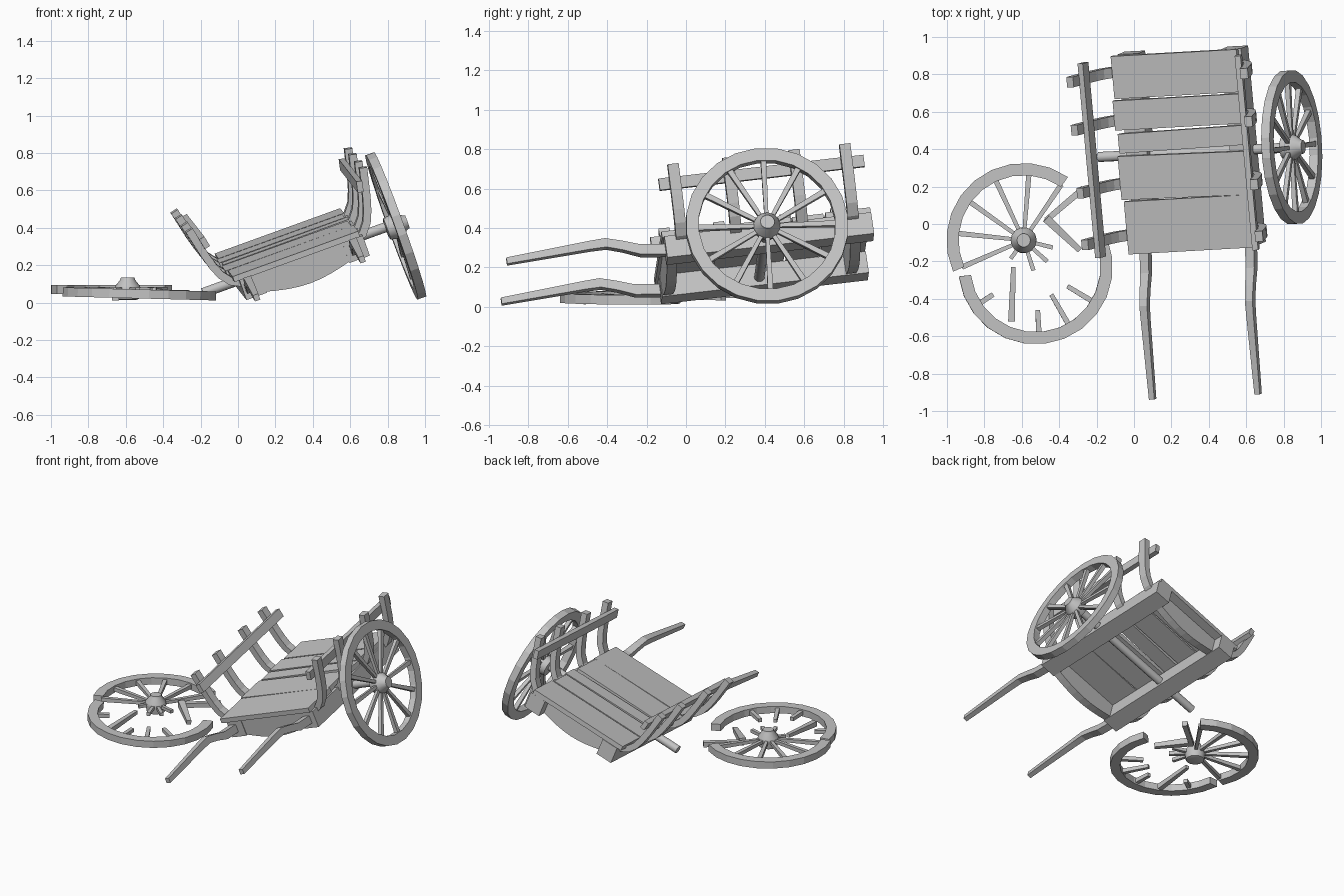
import bpy, bmesh
from math import cos, sin, radians, pi
from mathutils import Vector, Matrix

if "Cube" in bpy.data.objects:
    bpy.data.objects.remove(bpy.data.objects["Cube"])

wood = bpy.data.materials.new("weathered grey wood")
wood.use_nodes = True
GREY = (0.55, 0.55, 0.55, 1)
wood.diffuse_color = GREY
wood.node_tree.nodes["Principled BSDF"].inputs["Base Color"].default_value = GREY


def basis(x, y, z, origin):
    m = Matrix((x, y, z)).transposed().to_4x4()
    m.translation = origin
    return m


# Tilted frame of the cart: across, along (towards the back), up
along = Vector((-0.09, 0.99, 0.115)).normalized()
across = Vector((0.94, 0.02, 0.335))
across = (across - along * across.dot(along)).normalized()
up = across.cross(along)
CART = basis(across, along, up, Vector((0.315, 0.383, 0.232)))
WORLD = Matrix()


def loft(name, rings, frame=WORLD, closed=False, smooth=False):
    """Skin a list of equal rings of points into one solid."""
    bm = bmesh.new()
    loops = [[bm.verts.new(frame @ Vector(p)) for p in ring] for ring in rings]
    n = len(loops[0])
    pairs = list(zip(loops, loops[1:]))
    if closed:
        pairs.append((loops[-1], loops[0]))
    else:
        bm.faces.new(loops[0])
        bm.faces.new(loops[-1])
    for a, b in pairs:
        for i in range(n):
            j = (i + 1) % n
            bm.faces.new((a[i], a[j], b[j], b[i]))
    bmesh.ops.recalc_face_normals(bm, faces=bm.faces)
    mesh = bpy.data.meshes.new(name)
    bm.to_mesh(mesh)
    bm.free()
    mesh.materials.append(wood)
    obj = bpy.data.objects.new(name, mesh)
    bpy.context.collection.objects.link(obj)
    if smooth:
        bpy.context.view_layer.objects.active = obj
        obj.select_set(True)
        bpy.ops.object.shade_smooth_by_angle(angle=radians(40))
        obj.select_set(False)
    return obj


def rect(c, a, b):
    c, a, b = Vector(c), Vector(a), Vector(b)
    return [c - a - b, c + a - b, c + a + b, c - a + b]


def box(name, lo, hi, skew=0.0):
    """Box between two corners; skew slides the far end along the cart."""
    (x0, y0, z0), (x1, y1, z1) = lo, hi
    rings = [[(x, y0 + s, z0), (x, y1 + s, z0), (x, y1 + s, z1), (x, y0 + s, z1)]
             for x, s in ((x0, 0), (x1, skew))]
    return loft(name, rings, CART)


def stick(name, a, b, wa, wb, frame=WORLD):
    """Tapered square bar between two points."""
    a, b = Vector(a), Vector(b)
    d = (b - a).normalized()
    side = d.cross(Vector((0, 0, 1))).normalized()
    top = side.cross(d)
    return loft(name, [rect(p, side * w / 2, top * w / 2) for p, w in ((a, wa), (b, wb))], frame)


def lathe(name, profile, frame, n=14):
    rings = [[(r * cos(2 * pi * i / n), r * sin(2 * pi * i / n), z) for i in range(n)]
             for r, z in profile]
    return loft(name, rings, frame, smooth=True)


def polar(r, deg):
    return Vector((r * cos(radians(deg)), r * sin(radians(deg)), 0))


R_OUT, R_IN, HALF = 0.413, 0.348, 0.024
HUB = [(0.045, -0.055), (0.06, -0.05), (0.07, 0), (0.066, 0.02), (0.04, 0.052), (0.036, 0.066)]


def rim(name, start, end, frame, closed=False):
    steps = round((end - start) / 15)
    count = steps if closed else steps + 1
    rings = []
    for i in range(count):
        d = start + (end - start) * i / steps
        rings.append(rect(polar((R_OUT + R_IN) / 2, d), polar((R_OUT - R_IN) / 2, d), (0, 0, HALF)))
    return loft(name, rings, frame, closed)


def spoke(name, deg, r0, r1, frame):
    taper = lambda r: 0.019 + 0.026 * r
    return stick(name, polar(r0, deg), polar(r1, deg), taper(r0), taper(r1), frame)


# Load bed
for i, (v0, v1, skew) in enumerate([(-0.52, -0.235, 0.005), (-0.225, 0.01, -0.005),
                                    (0.025, 0.13, 0.015), (0.15, 0.31, 0.005), (0.32, 0.55, 0.005)]):
    shift = 0.006 * (-1) ** i - 0.006
    box(f"bed_plank_{i + 1}", (-0.38 + shift, v0, 0.07), (0.335 + shift, v1, 0.102), skew)

# Side beams, each running out into a bent pulling shaft
SHAFT = [(-0.50, 0.015, 0.055), (-0.63, 0.03, 0.055), (-0.72, 0.065, 0.05),
         (-0.80, 0.09, 0.048), (-0.88, 0.088, 0.045), (-1.31, 0.062, 0.034)]
for side, tag in ((1, "left"), (-1, "right")):
    u = side * 0.293
    box(f"{tag}_beam", (u - 0.058, -0.505, -0.045), (u + 0.058, 0.555, 0.07))
    loft(f"{tag}_shaft", [rect((side * 0.3 + 0.025 * v, v, w), (t * 0.45, 0, 0), (0, 0, t / 2))
                          for v, w, t in SHAFT], CART)

    # Curved ribs and the rail they carry
    offset = -0.018
    path = [(0.325, 0.045), (0.375, 0.07), (0.415, 0.12), (0.44, 0.18), (0.46, 0.25), (0.495, 0.405)]
    for i, v in enumerate((-0.42, -0.14, 0.20, 0.46)):
        rings = []
        for k, (pu, pw) in enumerate(path):
            a, b = path[max(k - 1, 0)], path[min(k + 1, len(path) - 1)]
            t = Vector((side * (b[0] - a[0]), 0, b[1] - a[1])).normalized()
            n = t.cross(Vector((0, 1, 0)))
            rings.append(rect((side * pu + offset, v, pw), (0, 0.028, 0), n * 0.021))
        loft(f"{tag}_rib_{i + 1}", rings, CART)
    lean = Vector((side * 0.2, 0, 0.98))
    flat = Vector((0.98, 0, -side * 0.2))
    loft(f"{tag}_rail", [rect((side * 0.442 + offset, v, 0.322), flat * 0.016, lean * 0.03)
                         for v in (-0.50, 0.55)], CART)

# Bellied end boards under the bed
for name, v in (("front_end_board", -0.475), ("back_end_board", 0.465)):
    rings = []
    for i in range(9):
        u = -0.25 + 0.5 * i / 8
        low = -0.035 - 0.042 * cos(pi * u / 0.5)
        rings.append([(u, v - 0.026, low), (u, v + 0.026, low), (u, v + 0.026, 0.07), (u, v - 0.026, 0.07)])
    loft(name, rings, CART)

# Axle and the standing wheel
AXIS = CART @ basis(Vector((0, 1, 0)), Vector((0, 0, 1)), Vector((1, 0, 0)), Vector())
lathe("axle", [(0.027, -0.535), (0.027, 0.56)], AXIS, 12)
WHEEL = AXIS @ Matrix.Translation((0, -0.012, 0.558))
rim("standing_wheel_rim", 0, 360, WHEEL, closed=True)
lathe("standing_wheel_hub", HUB, WHEEL)
for i in range(12):
    spoke(f"standing_wheel_spoke_{i + 1}", 30 * i + 25, 0.05, 0.36, WHEEL)

# Broken wheel lying on the ground
FALLEN = Matrix.Translation((-0.59, -0.087, 0.069))
LOWER = Matrix.Translation((-0.527, -0.23, 0.046)) @ Matrix.Rotation(radians(1.5), 4, 'Y')
rim("broken_rim_upper", 55, 204, FALLEN)
rim("broken_rim_lower", 187, 382, LOWER)
lathe("broken_wheel_hub", HUB, FALLEN)
for i in range(6):
    spoke(f"broken_wheel_spoke_{i + 1}", 56 + 29.5 * i, 0.05, 0.36, FALLEN)
for i, (deg, reach) in enumerate(((235, 0.12), (288, 0.17), (318, 0.17), (346, 0.16))):
    spoke(f"snapped_spoke_{i + 1}", deg, 0.05, reach, FALLEN)
for i, (deg, reach) in enumerate(((213, 0.27), (273, 0.23), (300, 0.17), (329, 0.2))):
    spoke(f"rim_spoke_stub_{i + 1}", deg, reach, 0.36, LOWER)

# Loose spoke pieces
stick("loose_spoke_1", (-0.645, -0.23, 0.05), (-0.655, -0.52, 0.03), 0.024, 0.036)
stick("loose_spoke_2", (-0.47, 0.03, 0.06), (-0.29, -0.14, 0.035), 0.045, 0.03)
stick("loose_spoke_3", (-0.47, 0.02, 0.05), (-0.27, 0.19, 0.05), 0.03, 0.034)
